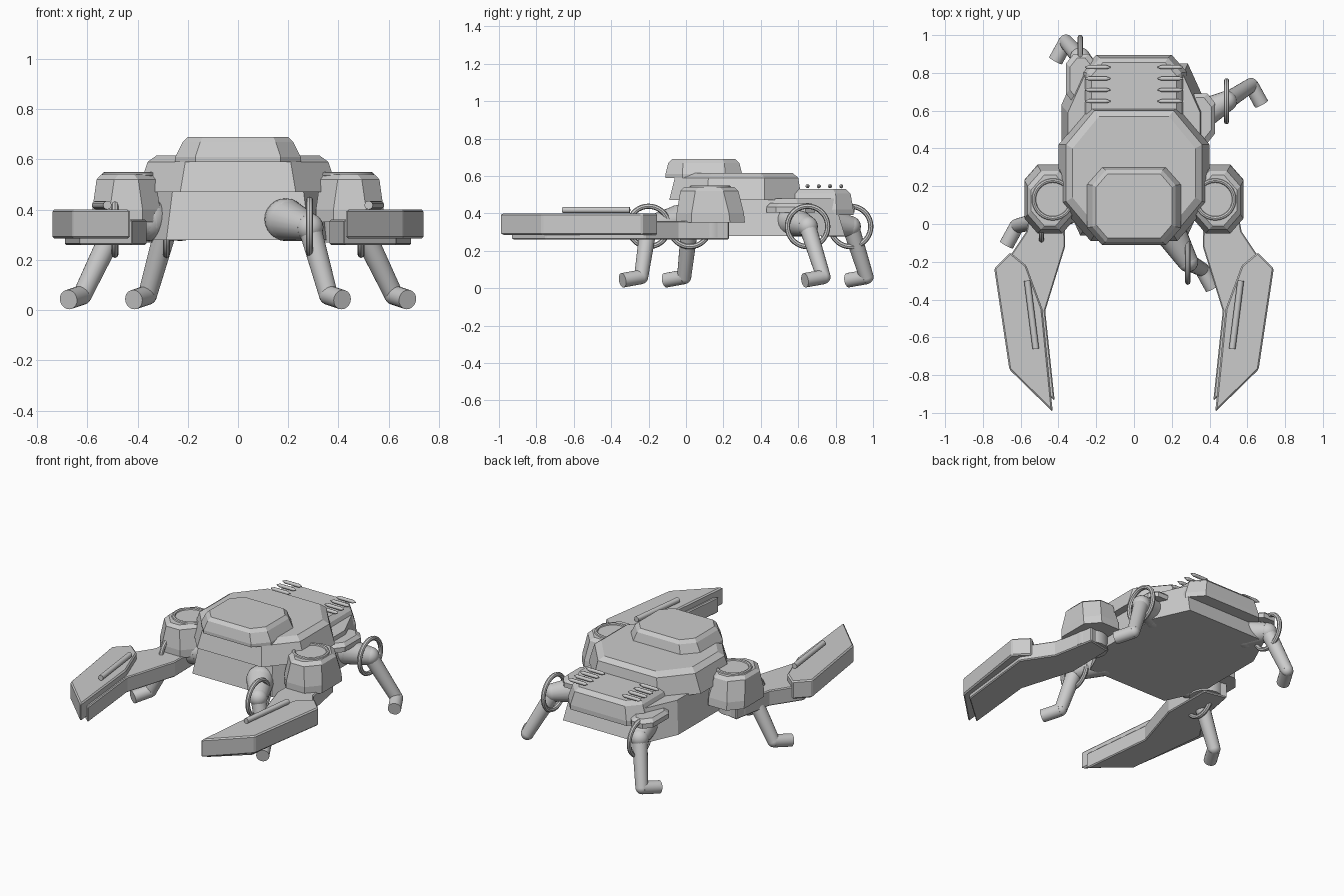
import bpy, bmesh, math
from mathutils import Vector

if "Cube" in bpy.data.objects:
    bpy.data.objects.remove(bpy.data.objects["Cube"])

grey = bpy.data.materials.new("light grey")
grey.diffuse_color = (0.6, 0.6, 0.6, 1)
grey.use_nodes = True
grey.node_tree.nodes["Principled BSDF"].inputs["Base Color"].default_value = grey.diffuse_color


def finish(name, bm, smooth=False, bevel=0):
    bmesh.ops.recalc_face_normals(bm, faces=bm.faces)
    me = bpy.data.meshes.new(name)
    bm.to_mesh(me)
    bm.free()
    me.materials.append(grey)
    ob = bpy.data.objects.new(name, me)
    bpy.context.collection.objects.link(ob)
    if bevel:
        m = ob.modifiers.new("bevel", "BEVEL")
        m.width, m.segments, m.limit_method = bevel, 1, "ANGLE"
    if smooth:
        bpy.context.view_layer.objects.active = ob
        ob.select_set(True)
        bpy.ops.object.shade_smooth_by_angle(angle=math.radians(40))
        ob.select_set(False)
    return ob


def octagon(x0, x1, y0, y1, cx, cy):
    return [(x0 + cx, y0), (x1 - cx, y0), (x1, y0 + cy), (x1, y1 - cy),
            (x1 - cx, y1), (x0 + cx, y1), (x0, y1 - cy), (x0, y0 + cy)]


def loft(name, sections, bevel=0):
    """Closed solid through (height, outline) sections."""
    bm = bmesh.new()
    rows = [[bm.verts.new((x, y, z)) for x, y in pts] for z, pts in sections]
    n = len(rows[0])
    for a, b in zip(rows, rows[1:]):
        for i in range(n):
            bm.faces.new((a[i], a[(i + 1) % n], b[(i + 1) % n], b[i]))
    bm.faces.new(rows[0][::-1])
    bm.faces.new(rows[-1])
    return finish(name, bm, bevel=bevel)


def tube(name, a, b, r1, r2=None, seg=20):
    a, b = Vector(a), Vector(b)
    bm = bmesh.new()
    bmesh.ops.create_cone(bm, cap_ends=True, segments=seg, radius1=r1,
                          radius2=r1 if r2 is None else r2, depth=(b - a).length)
    rot = (b - a).to_track_quat("Z", "Y").to_matrix()
    for v in bm.verts:
        v.co = rot @ v.co + (a + b) / 2
    return finish(name, bm, smooth=True)


def ball(name, c, r):
    bm = bmesh.new()
    bmesh.ops.create_uvsphere(bm, u_segments=20, v_segments=12, radius=r)
    bmesh.ops.translate(bm, verts=bm.verts, vec=c)
    return finish(name, bm, smooth=True)


def ring(name, c, R, r, axis):
    bm = bmesh.new()
    rows = []
    for i in range(36):
        t = math.tau * i / 36
        row = []
        for j in range(8):
            p = math.tau * j / 8
            d, h = R + r * math.cos(p), r * math.sin(p)
            u, v = d * math.cos(t), d * math.sin(t)
            q = (h, u, v) if axis == "X" else (u, v, h)
            row.append(bm.verts.new(Vector(c) + Vector(q)))
        rows.append(row)
    for i in range(36):
        a, b = rows[i], rows[(i + 1) % 36]
        for j in range(8):
            bm.faces.new((a[j], b[j], b[(j + 1) % 8], a[(j + 1) % 8]))
    return finish(name, bm, smooth=True)


# body tiers
loft("lower_hull", [
    (0.28, octagon(-0.385, 0.385, -0.06, 0.85, 0.10, 0.22)),
    (0.48, octagon(-0.35, 0.35, -0.02, 0.79, 0.09, 0.20))])
loft("main_shell", [
    (0.47, octagon(-0.40, 0.40, -0.09, 0.62, 0.17, 0.20)),
    (0.59, octagon(-0.36, 0.36, -0.06, 0.60, 0.15, 0.18)),
    (0.615, octagon(-0.325, 0.325, -0.03, 0.57, 0.14, 0.17))])
loft("top_cover", [
    (0.59, octagon(-0.25, 0.25, -0.11, 0.30, 0.08, 0.09)),
    (0.61, octagon(-0.25, 0.25, -0.11, 0.30, 0.08, 0.09)),
    (0.67, octagon(-0.22, 0.22, -0.095, 0.285, 0.07, 0.08)),
    (0.69, octagon(-0.20, 0.20, -0.075, 0.265, 0.06, 0.07))])
loft("rear_cover", [
    (0.39, octagon(-0.28, 0.28, 0.50, 0.895, 0.08, 0.09)),
    (0.42, octagon(-0.28, 0.28, 0.50, 0.895, 0.08, 0.09)),
    (0.505, octagon(-0.25, 0.25, 0.50, 0.88, 0.07, 0.08)),
    (0.53, octagon(-0.225, 0.225, 0.50, 0.855, 0.06, 0.07))])


def flip(pts, s):
    return [(s * x, y) for x, y in pts]


lower_claw = [(0.37, 0.20), (0.52, 0.23), (0.57, -0.04), (0.69, -0.22), (0.63, -0.75),
              (0.42, -0.935), (0.47, -0.46), (0.365, -0.12)]
upper_claw = [(0.655, -0.15), (0.74, -0.235), (0.66, -0.77), (0.43, -0.995),
              (0.485, -0.45), (0.57, -0.22)]
for s, side in ((-1, "left"), (1, "right")):
    # shoulder housings with a round rim on top
    loft(side + "_shoulder", [
        (z, flip(octagon(0.445 - w, 0.445 + w, y0, y1, 0.07, 0.08), s))
        for z, w, y0, y1 in ((0.35, 0.135, -0.05, 0.315), (0.40, 0.135, -0.05, 0.31),
                             (0.52, 0.118, -0.03, 0.28), (0.54, 0.10, -0.01, 0.26))])
    tube(side + "_shoulder_base", (s * 0.44, 0.13, 0.27), (s * 0.44, 0.13, 0.36), 0.10)
    ring(side + "_shoulder_rim", (s * 0.43, 0.13, 0.538), 0.10, 0.012, "Z")
    # claws made of two stacked blades, with a rod on the upper one
    loft(side + "_claw_lower", [(0.26, flip(lower_claw, s)), (0.36, flip(lower_claw, s))], 0.006)
    loft(side + "_claw_upper", [(0.285, flip(upper_claw, s)), (0.40, flip(upper_claw, s))], 0.008)
    tube(side + "_claw_rod", (s * 0.565, -0.30, 0.418), (s * 0.52, -0.66, 0.418), 0.017, seg=12)
    # row of thin pins above the rear cover
    for i in range(4):
        y = 0.65 + 0.06 * i
        tube(f"{side}_pin_{i}", (s * 0.145, y, 0.545), (s * 0.24, y, 0.545), 0.011, seg=10)
        for end, x0, x1 in (("inner", 0.145, 0.125), ("outer", 0.24, 0.26)):
            tube(f"{side}_pin_{end}_tip_{i}", (s * x0, y, 0.545), (s * x1, y, 0.545),
                 0.011, 0.003, seg=10)

# legs: side, ring distance, ring y, hip point
legs = [("front_right", 1, 0.285, -0.20, (0.19, -0.04)),
        ("rear_left", -1, 0.285, 0.88, (0.23, 0.74)),
        ("rear_right", 1, 0.49, 0.65, (0.34, 0.57)),
        ("front_left", -1, 0.49, 0.02, (0.36, 0.08))]
for name, s, rx, ry, (hx, hy) in legs:
    near = rx < 0.4
    knee = Vector((s * rx, ry, 0.33))
    hip = Vector((s * hx, hy, 0.36))
    ankle = Vector((s * (rx + (0.075 if near else 0.13)), ry + (0.085 if ry > 0.5 else -0.04), 0.06))
    if ry == 0.02:
        ankle.y = -0.01
    toe = ankle + Vector((s * 0.055, -0.10, -0.018))
    tube(name + "_hip", hip, knee, 0.085, 0.055)
    ball(name + "_hip_joint", hip, 0.085)
    ball(name + "_knee", knee, 0.055)
    ring(name + "_ring", knee, 0.108, 0.014, "X")
    tube(name + "_shin", knee, ankle, 0.046, 0.038)
    ball(name + "_ankle", ankle, 0.038)
    tube(name + "_foot", ankle, toe, 0.039)
# flat guards over the rear hips
for s, side, cx, cy in ((1, "right", 0.35, 0.56), (-1, "left", 0.28, 0.77)):
    def guard(w, h):
        return flip(octagon(cx - w, cx + w, cy - h, cy + h, 0.04, 0.05), s)
    loft(side + "_hip_guard", [(0.405, guard(0.08, 0.13)), (0.435, guard(0.08, 0.13)),
                               (0.455, guard(0.06, 0.11))])
